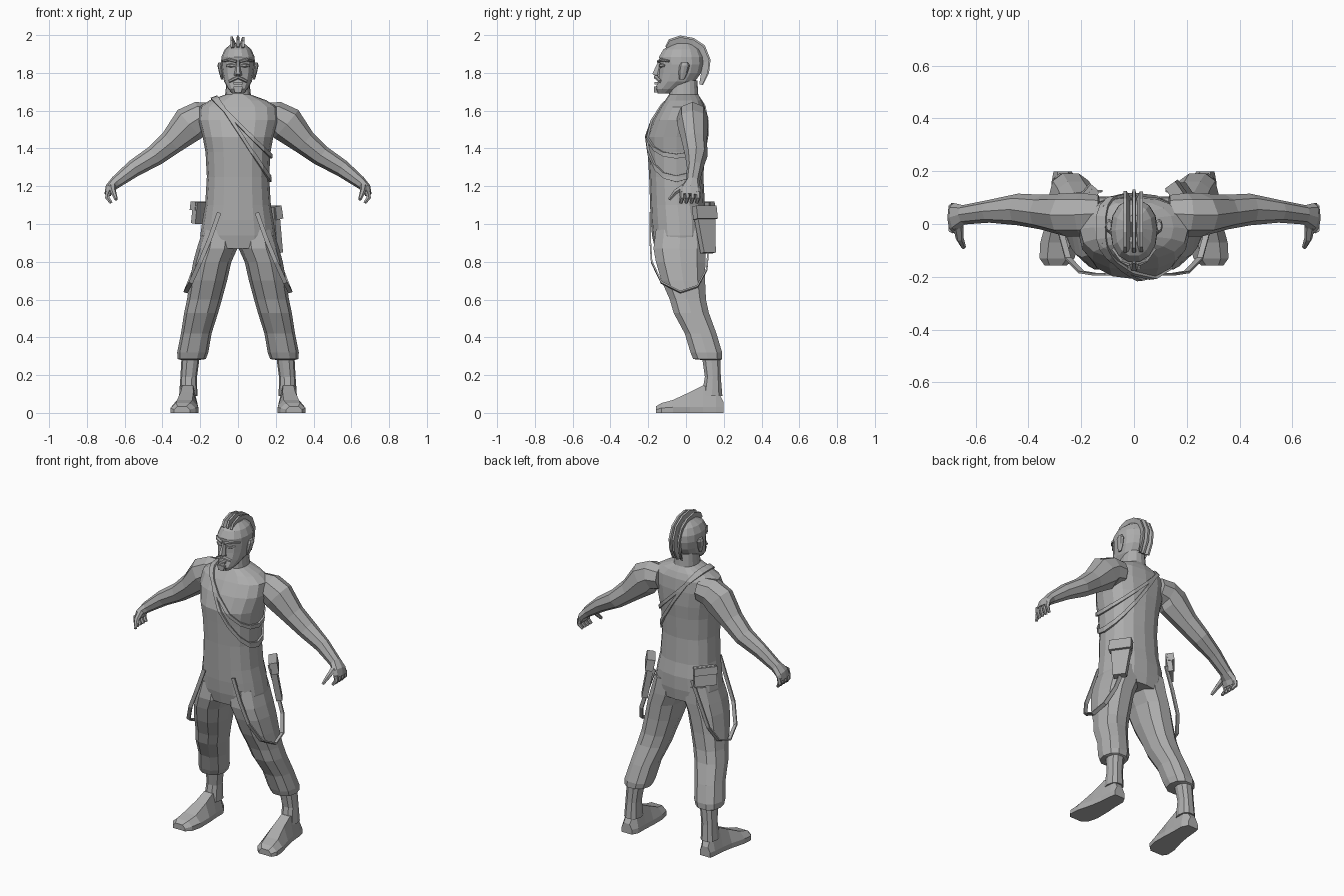
import bpy, bmesh, math
from mathutils import Vector, Matrix

grey = bpy.data.materials.new("plain_grey")
grey.diffuse_color = (0.42, 0.42, 0.42, 1)


def finish(name, bm):
    bmesh.ops.recalc_face_normals(bm, faces=bm.faces[:])
    me = bpy.data.meshes.new(name)
    bm.to_mesh(me)
    bm.free()
    me.materials.append(grey)
    ob = bpy.data.objects.new(name, me)
    bpy.context.collection.objects.link(ob)
    return ob


def loft(name, rings, s=1):
    """Skin a list of equal point rings, cap the ends; s=-1 mirrors in x."""
    bm = bmesh.new()
    vs = [[bm.verts.new((p[0] * s, p[1], p[2])) for p in r] for r in rings]
    n = len(vs[0])
    for a, b in zip(vs, vs[1:]):
        for i in range(n):
            j = (i + 1) % n
            bm.faces.new((a[i], a[j], b[j], b[i]))
    bm.faces.new(vs[0])
    bm.faces.new(vs[-1])
    return finish(name, bm)


def unit_ring(n, e=1.0, turn=0.0):
    out = []
    for i in range(n):
        t = 2 * math.pi * (i + turn) / n
        c, s = math.cos(t), math.sin(t)
        out.append((math.copysign(abs(c) ** e, c), math.copysign(abs(s) ** e, s)))
    return out


def stack(secs, n, e=1.0):
    """Horizontal rings from (z, x0, x1, y_front, y_back)."""
    return [[((x0 + x1) / 2 + (x1 - x0) / 2 * c, (y0 + y1) / 2 + (y1 - y0) / 2 * s, z)
             for c, s in unit_ring(n, e)] for z, x0, x1, y0, y1 in secs]


def sweep(pts, axis, n, e=1.0, turn=0.0):
    """Rings along (x, y, z, a, b): a is the half size along axis, b across it."""
    P = [Vector(p[:3]) for p in pts]
    rings = []
    for i, p in enumerate(pts):
        t = (P[min(i + 1, len(P) - 1)] - P[max(i - 1, 0)]).normalized()
        u = Vector(axis)
        u = (u - t * u.dot(t)).normalized()
        v = t.cross(u)
        rings.append([P[i] + u * p[3] * c + v * p[4] * s for c, s in unit_ring(n, e, turn)])
    return rings


def box(name, center, size, rot=0, tilt=0, taper=1):
    bm = bmesh.new()
    bmesh.ops.create_cube(bm, size=1)
    for v in bm.verts:
        if v.co.z < 0:
            v.co.x *= taper
    m = Matrix.Translation(center) @ Matrix.Rotation(rot, 4, 'Z') @ Matrix.Rotation(tilt, 4, 'X')
    bmesh.ops.transform(bm, matrix=m @ Matrix.Diagonal((*size, 1)), verts=bm.verts[:])
    return finish(name, bm)


# Torso, hips and neck
torso_secs = [(.87, .19, -.165, .105), (.94, .2, -.18, .115), (1.02, .188, -.187, .115),
              (1.1, .174, -.19, .1), (1.25, .165, -.195, .092), (1.38, .172, -.203, .1),
              (1.46, .187, -.208, .108), (1.55, .21, -.175, .108), (1.62, .205, -.135, .1),
              (1.655, .15, -.11, .085), (1.685, .068, -.09, .065), (1.76, .06, -.085, .06)]
torso = loft("torso", stack([(z, -w, w, f, b) for z, w, f, b in torso_secs], 16, .85))

# Head
head_secs = [(1.69, .03, -.15, -.08), (1.715, .052, -.165, -.02), (1.755, .074, -.15, .05),
             (1.8, .084, -.143, .083), (1.845, .09, -.14, .094), (1.885, .088, -.145, .094),
             (1.925, .07, -.122, .075), (1.955, .034, -.07, .035)]
loft("head", stack([(z, -w, w, f, b) for z, w, f, b in head_secs], 14, .92))

# Face details
loft("nose", stack([(1.785, -.022, .022, -.168, -.12), (1.795, -.02, .02, -.182, -.12),
                    (1.86, -.008, .008, -.15, -.12)], 6))
loft("moustache", sweep([(-.045, -.135, 1.755, .008, .012), (0, -.158, 1.778, .011, .014),
                         (.045, -.135, 1.755, .008, .012)], (0, 0, 1), 6))
box("lower_lip", (0, -.156, 1.745), (.045, .022, .012))
box("chin", (0, -.155, 1.712), (.05, .03, .03), taper=.7)
for s, side in ((1, "left"), (-1, "right")):
    loft(side + "_brow", sweep([(.008, -.143, 1.86, .008, .013), (.045, -.132, 1.87, .008, .013),
                                (.078, -.09, 1.862, .006, .01)], (0, 0, 1), 6), s)
    loft(side + "_eye", sweep([(.015, -.137, 1.838, .007, .008), (.038, -.132, 1.84, .011, .01),
                               (.06, -.112, 1.838, .006, .008)], (0, 0, 1), 6), s)
    loft(side + "_ear", stack([(1.765, .08, .09, -.035, -.01), (1.8, .078, .1, -.04, .008),
                               (1.84, .08, .109, -.035, .02), (1.855, .085, .104, -.025, .01)], 8), s)

# Mohawk: three strips arched over the skull
outer = [(-.11, 1.94), (-.09, 1.978), (-.03, 1.998), (.04, 1.985), (.1, 1.945),
         (.13, 1.87), (.122, 1.8), (.09, 1.735)]
inner = [(-.09, 1.92), (-.07, 1.925), (-.03, 1.94), (.03, 1.93), (.06, 1.9),
         (.085, 1.85), (.08, 1.8), (.07, 1.74)]
for k, (x, lean, h) in enumerate(((-.014, -.02, .9), (0, 0, 1), (.014, .014, .85))):
    rings = []
    for (oy, oz), (iy, iz) in zip(outer, inner):
        oy, oz = iy + (oy - iy) * h, iz + (oz - iz) * h
        rings.append([(x - .01, iy, iz), (x + .01, iy, iz),
                      (x + lean + .006, oy, oz), (x + lean - .006, oy, oz)])
    loft("mohawk_strip_%d" % (k + 1), rings)

# Limbs and hanging straps, mirrored
leg = [(.97, .01, .185, -.165, .105), (.87, .003, .218, -.178, .11), (.8, .035, .237, -.165, .108),
       (.7, .058, .255, -.135, .106), (.6, .085, .27, -.09, .11), (.53, .105, .285, -.07, .125),
       (.42, .14, .302, -.01, .165), (.32, .157, .322, .02, .195), (.285, .17, .32, .035, .195),
       (.28, .205, .3, .085, .185), (.19, .217, .305, .098, .186), (.09, .215, .312, .08, .195)]
arm = [(.13, .04, 1.57, .07, .07), (.2, .035, 1.565, .083, .085), (.255, .035, 1.53, .082, .098),
       (.35, .045, 1.435, .066, .068), (.44, .055, 1.362, .06, .056), (.55, .048, 1.295, .043, .046),
       (.645, .035, 1.222, .037, .033), (.678, .025, 1.19, .055, .026), (.69, .022, 1.155, .058, .018)]
foot = [(.198, .235, .305, .06), (.16, .215, .312, .13), (.09, .215, .318, .145), (.02, .21, .33, .11),
        (-.07, .21, .355, .068), (-.13, .225, .358, .052), (-.158, .255, .338, .035)]
strap = [(.1, -.19, 1.06), (.15, -.19, .92), (.2, -.182, .8), (.25, -.13, .69), (.277, -.03, .64),
         (.265, .06, .67), (.23, .11, .76), (.18, .12, .9), (.13, .125, 1.03)]
for s, side in ((1, "left"), (-1, "right")):
    loft(side + "_leg", stack(leg, 10, .85), s)
    loft(side + "_arm", sweep(arm, (0, 1, 0), 8), s)
    loft(side + "_foot", [[(a, y, .0), (b, y, 0), (b, y, min(.03, h * .5)),
                           (b * .78 + a * .22, y, h), (a * .78 + b * .22, y, h),
                           (a, y, min(.03, h * .5))] for y, a, b, h in foot], s)
    loft(side + "_hip_strap", sweep([p + (.016, .006) for p in strap], (1, 0, .3), 4, 1, .5), s)
    for k in range(4):
        y = -.02 + .028 * k
        loft("%s_finger_%d" % (side, k + 1),
             sweep([(.688, y, 1.17, .014, .016), (.692, y, 1.14, .013, .013),
                    (.672, y - .008, 1.112, .009, .009)], (0, 1, 0), 6), s)
    loft(side + "_thumb", sweep([(.665, -.01, 1.2, .02, .016), (.66, -.055, 1.17, .015, .014),
                                 (.645, -.088, 1.13, .009, .009)], (1, 0, 0), 6), s)


# Chest straps: thin slanted slices of the torso skin, thickened outward
def chest_strap(name, a, b, width):
    bm = bmesh.new()
    bm.from_mesh(torso.data)
    d = (Vector(b) - Vector(a)).normalized()
    nrm = Vector((-d.z, 0, d.x))
    for sign in (1, -1):
        bmesh.ops.bisect_plane(bm, geom=bm.verts[:] + bm.edges[:] + bm.faces[:],
                               plane_co=Vector(a) + nrm * sign * width / 2,
                               plane_no=nrm * sign, clear_outer=True)
    ob = finish(name, bm)
    ob.data.materials[0] = grey
    m = ob.modifiers.new("thickness", 'SOLIDIFY')
    m.thickness, m.offset = .011, 1


chest_strap("upper_chest_strap", (-.13, 0, 1.66), (.18, 0, 1.35), .018)
chest_strap("lower_chest_strap", (-.115, 0, 1.67), (.172, 0, 1.23), .018)

# Hip pouch on one side, tapered holster on the other
box("hip_pouch", (-.19, .085, 1.06), (.13, .03, .115), math.radians(50), math.radians(8))
box("pouch_flap", (-.196, .09, 1.095), (.136, .036, .045), math.radians(50), math.radians(8))
box("holster", (.185, .105, .97), (.125, .035, .25), math.radians(-55), math.radians(10), .6)
box("holster_flap", (.181, .1, 1.06), (.13, .042, .07), math.radians(-55), math.radians(10))
